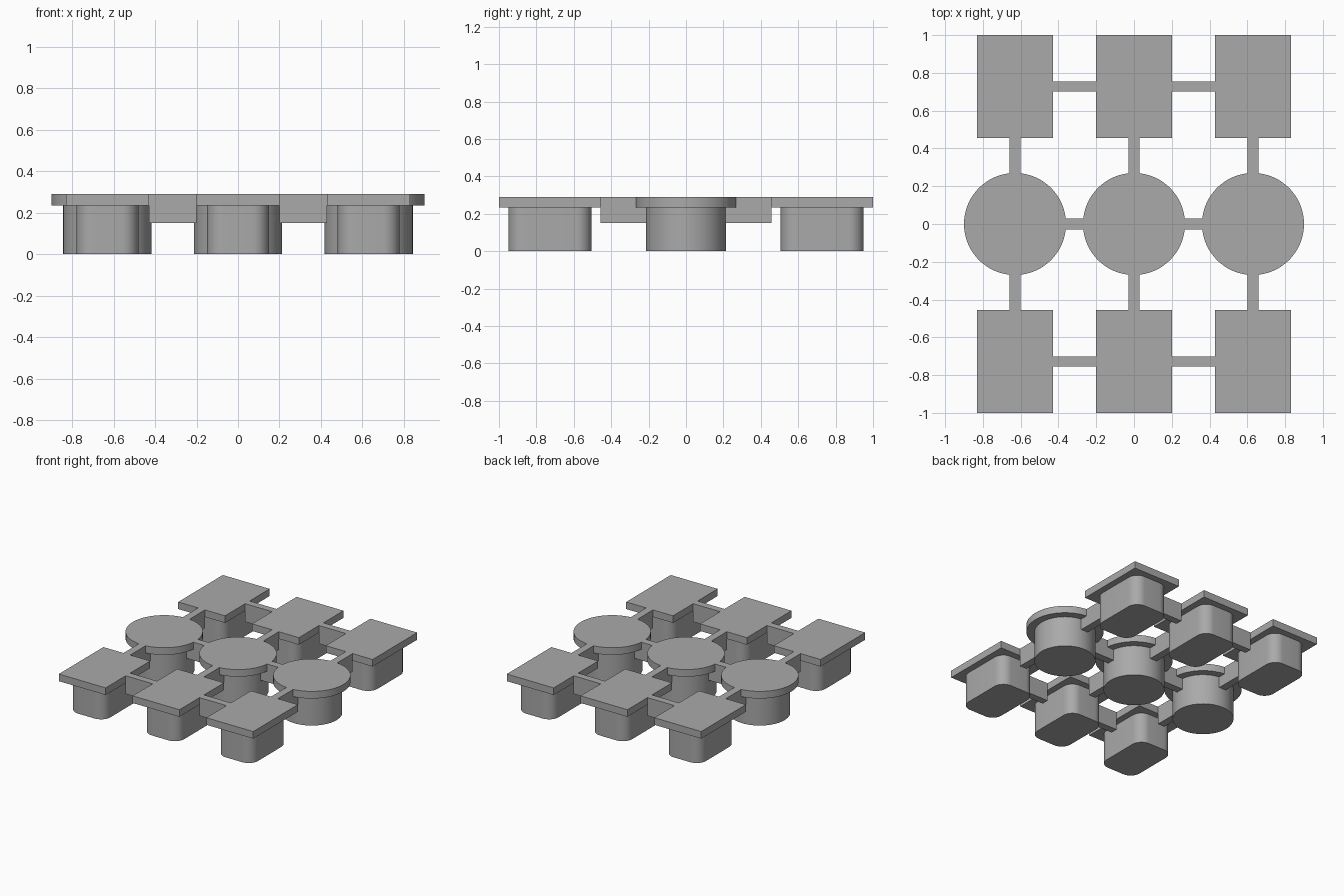
import bpy, math

cube = bpy.data.objects.get("Cube")
if cube:
    bpy.data.objects.remove(cube, do_unlink=True)

GREY = (0.4, 0.4, 0.4, 1)
mat = bpy.data.materials.new("plain_grey")
mat.use_nodes = True
mat.diffuse_color = GREY
mat.node_tree.nodes["Principled BSDF"].inputs["Base Color"].default_value = GREY

SPACING, ROW = 0.63, 0.728            # column and outer row offsets
BAR_Z, PLATE_Z, TOP = 0.15, 0.235, 0.29


def prism(name, outline, z0, z1, smooth=False):
    """Extrude a closed counter-clockwise outline from z0 to z1."""
    n = len(outline)
    verts = [(x, y, z) for z in (z0, z1) for x, y in outline]
    faces = [list(range(n))[::-1], list(range(n, 2 * n))]
    faces += [(i, (i + 1) % n, n + (i + 1) % n, n + i) for i in range(n)]
    mesh = bpy.data.meshes.new(name)
    mesh.from_pydata(verts, [], faces)
    mesh.materials.append(mat)
    obj = bpy.data.objects.new(name, mesh)
    bpy.context.collection.objects.link(obj)
    if smooth:
        bpy.ops.object.select_all(action="DESELECT")
        obj.select_set(True)
        bpy.context.view_layer.objects.active = obj
        bpy.ops.object.shade_smooth_by_angle(angle=math.radians(30))


def circle(cx, cy, r, n=64):
    return [(cx + r * math.cos(math.tau * i / n), cy + r * math.sin(math.tau * i / n))
            for i in range(n)]


def rect(cx, cy, hx, hy):
    return [(cx + sx * hx, cy + sy * hy) for sx, sy in ((-1, -1), (1, -1), (1, 1), (-1, 1))]


def rounded(cx, cy, hx, hy, r, n=10):
    pts = []
    for k, (sx, sy) in enumerate(((1, 1), (-1, 1), (-1, -1), (1, -1))):
        for i in range(n + 1):
            a = math.pi / 2 * (k + i / n)
            pts.append((cx + sx * (hx - r) + r * math.cos(a),
                        cy + sy * (hy - r) + r * math.sin(a)))
    return pts


for col, side in ((-1, "right"), (0, "middle"), (1, "left")):
    x = col * SPACING
    # Round cups with wide lids
    prism(f"round_cup_{side}", circle(x, 0, 0.213), 0, PLATE_Z, True)
    prism(f"round_lid_{side}", circle(x, 0, 0.27), PLATE_Z, TOP, True)
    for row, end in ((-1, "front"), (1, "back")):
        y = row * ROW
        # Rounded rectangular cups with square-cornered lids
        prism(f"{end}_cup_{side}", rounded(x, y, 0.15, 0.222, 0.08), 0, PLATE_Z, True)
        prism(f"{end}_lid_{side}", rect(x, y, 0.2, 0.272), PLATE_Z, TOP)
        # Bars joining the round cups to the outer rows
        prism(f"{end}_bar_{side}", rect(x, row * 0.328, 0.029, 0.128), BAR_Z, TOP)

for s, side in ((-1, "right"), (1, "left")):
    # Bars joining neighbours within each row
    prism(f"round_link_{side}", rect(s * SPACING / 2, 0, 0.11, 0.029), BAR_Z, TOP)
    for row, end in ((-1, "front"), (1, "back")):
        prism(f"{end}_link_{side}", rect(s * SPACING / 2, row * ROW, 0.115, 0.027), BAR_Z, TOP)
